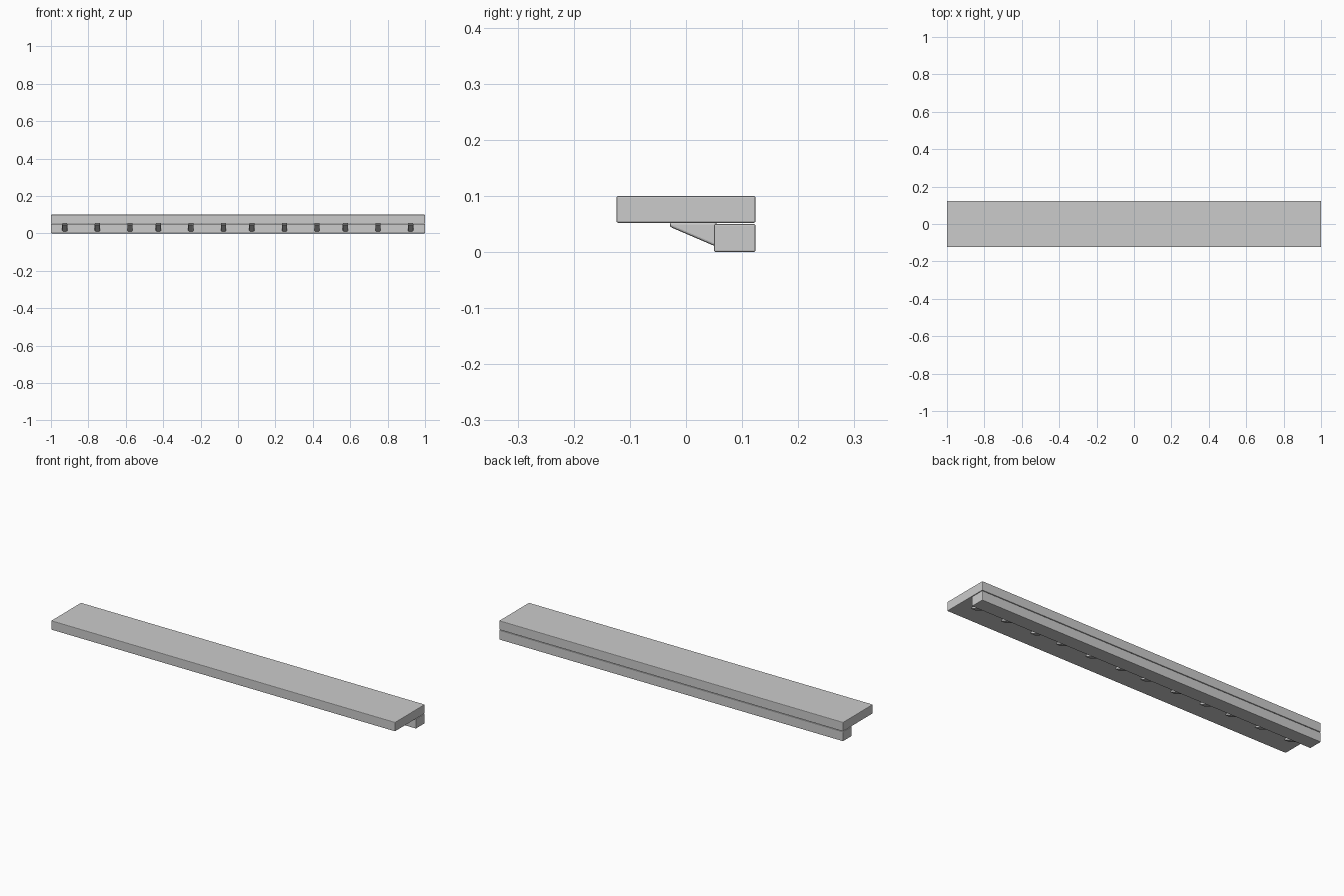
import bpy
import bmesh

cube = bpy.data.objects.get("Cube")
if cube:
    bpy.data.objects.remove(cube, do_unlink=True)

stone = bpy.data.materials.new("grey_stone")
stone.use_nodes = True
color = (0.6, 0.6, 0.6, 1)
stone.diffuse_color = color
stone.node_tree.nodes["Principled BSDF"].inputs["Base Color"].default_value = color


def extrude_profile(name, profile, x_mid, width, bevel):
    """Extrude a (y, z) outline along x and soften its edges."""
    bm = bmesh.new()
    face = bm.faces.new([bm.verts.new((x_mid - width / 2, y, z)) for y, z in profile])
    new = bmesh.ops.extrude_face_region(bm, geom=[face])["geom"]
    verts = [v for v in new if isinstance(v, bmesh.types.BMVert)]
    bmesh.ops.translate(bm, verts=verts, vec=(width, 0, 0))
    bmesh.ops.recalc_face_normals(bm, faces=bm.faces)
    mesh = bpy.data.meshes.new(name)
    bm.to_mesh(mesh)
    bm.free()
    mesh.materials.append(stone)
    obj = bpy.data.objects.new(name, mesh)
    bpy.context.collection.objects.link(obj)
    mod = obj.modifiers.new("soft_edges", "BEVEL")
    mod.width = bevel
    mod.segments = 2
    return obj


def rect(y0, y1, z0, z1):
    return [(y0, z0), (y1, z0), (y1, z1), (y0, z1)]


# Overhanging slab and the beam under its back edge
extrude_profile("top_slab", rect(-0.124, 0.124, 0.052, 0.1), 0, 2, 0.003)
extrude_profile("back_beam", rect(0.05, 0.124, 0, 0.05), 0, 2, 0.003)

# Tapered brackets, in four groups of three
bracket = [(-0.029, 0.053), (-0.029, 0.045), (0.055, 0.009), (0.055, 0.053)]
for group in range(4):
    for i, offset in enumerate((-0.926, -0.752, -0.577)):
        extrude_profile(f"bracket_{group * 3 + i + 1}", bracket,
                        offset + group * 0.5, 0.028, 0.004)
